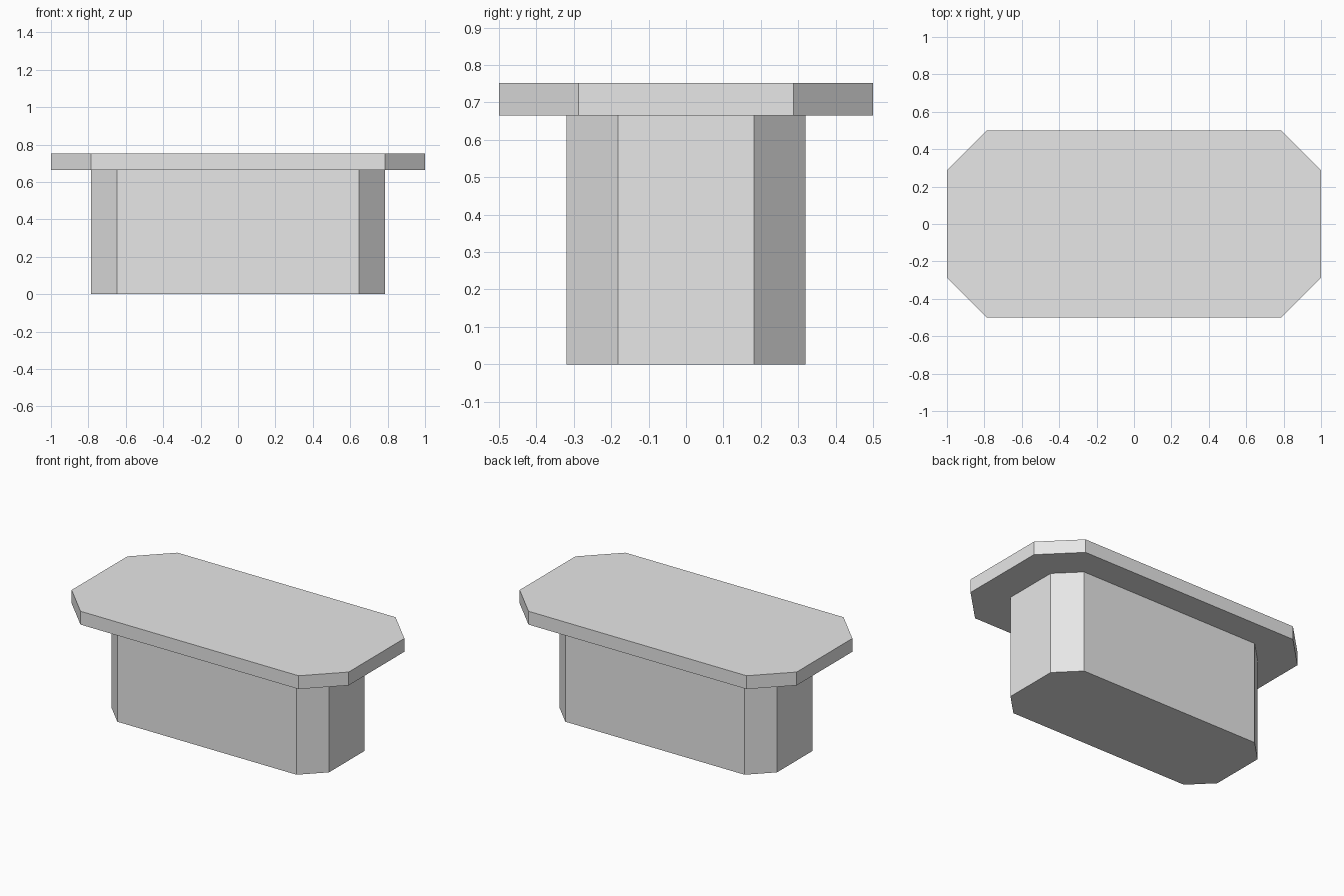
import bpy
import bmesh

cube = bpy.data.objects.get("Cube")
if cube:
    bpy.data.objects.remove(cube, do_unlink=True)

# Single plain grey finish
GREY = (0.8, 0.8, 0.8, 1.0)
grey = bpy.data.materials.new("light_grey")
grey.use_nodes = True
grey.diffuse_color = GREY
grey.node_tree.nodes["Principled BSDF"].inputs["Base Color"].default_value = GREY


def clipped_slab(name, half_x, half_y, corner, bottom, top):
    """Upright prism on a rectangle with its four corners cut off."""
    outline = []
    for sx, sy in ((1, 1), (-1, 1), (-1, -1), (1, -1)):
        pair = [(sx * half_x, sy * (half_y - corner)),
                (sx * (half_x - corner), sy * half_y)]
        outline += pair if sx * sy > 0 else pair[::-1]

    bm = bmesh.new()
    base = bm.faces.new([bm.verts.new((x, y, bottom)) for x, y in outline])
    extruded = bmesh.ops.extrude_face_region(bm, geom=[base], use_keep_orig=True)
    raised = [v for v in extruded["geom"] if isinstance(v, bmesh.types.BMVert)]
    bmesh.ops.translate(bm, verts=raised, vec=(0, 0, top - bottom))
    bmesh.ops.recalc_face_normals(bm, faces=bm.faces)

    mesh = bpy.data.meshes.new(name)
    bm.to_mesh(mesh)
    bm.free()
    mesh.materials.append(grey)
    obj = bpy.data.objects.new(name, mesh)
    bpy.context.collection.objects.link(obj)
    return obj


# Solid base and the overhanging top
clipped_slab("table_base", 0.785, 0.32, 0.138, 0.0, 0.665)
clipped_slab("table_top", 1.0, 0.5, 0.213, 0.665, 0.752)
